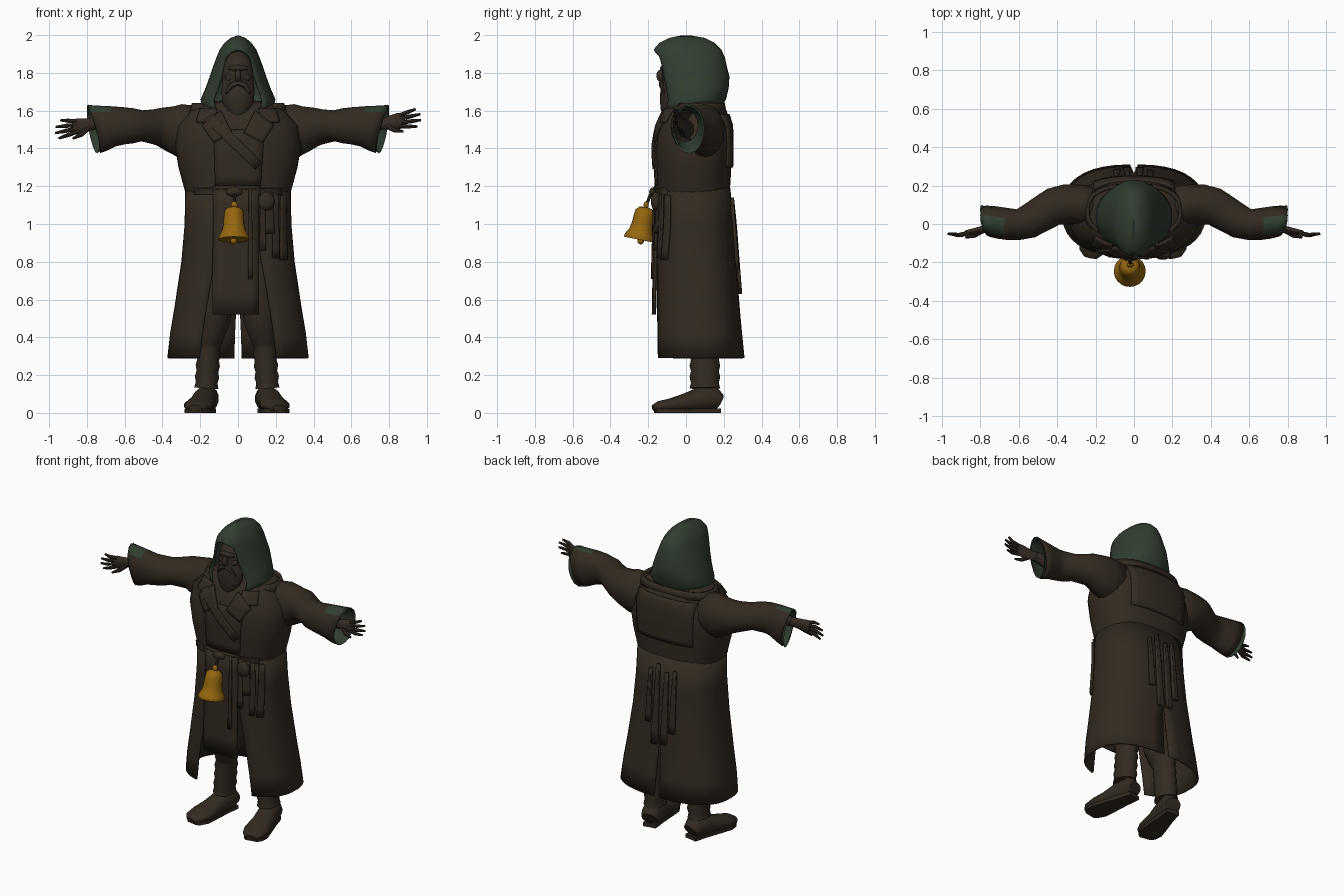
import bpy, bmesh, math
from mathutils import Vector

if "Cube" in bpy.data.objects:
    bpy.data.objects.remove(bpy.data.objects["Cube"])

def material(name, rgb):
    m = bpy.data.materials.new(name)
    m.diffuse_color = (*rgb, 1)
    m.use_nodes = True
    m.node_tree.nodes["Principled BSDF"].inputs["Base Color"].default_value = m.diffuse_color
    return m

COAT = material("coat_brown", (0.033, 0.0235, 0.015))
SKIN = material("weathered_brown", (0.035, 0.0245, 0.017))
GREEN = material("lining_green", (0.031, 0.047, 0.029))
GOLD = material("bell_gold", (0.30, 0.135, 0.005))
P = 0.8  # squareness of the body cross-section

# body levels: z, half width, front y, back y, front gap, back gap
SKIRT = [(0.29, .375, -.172, .31, .205, .02), (0.42, .36, -.172, .297, .19, .016),
         (0.55, .338, -.17, .285, .17, .01), (0.8, .30, -.165, .265, .125, 0),
         (1.0, .283, -.16, .25, .09, 0), (1.19, .28, -.158, .235, .04, 0)]
TORSO = [(1.17, .28, -.156, .232, 0, 0), (1.3, .315, -.163, .24, 0, 0),
         (1.42, .335, -.165, .243, 0, 0), (1.52, .32, -.148, .24, 0, 0),
         (1.6, .25, -.115, .215, 0, 0), (1.645, .19, -.075, .18, 0, 0),
         (1.66, .001, .04, .06, 0, 0)]
BODY = SKIRT[:-1] + TORSO[:-1]

def finish(name, bm, mats, thick=0, angle=40):
    bmesh.ops.remove_doubles(bm, verts=bm.verts, dist=0.0008)
    bmesh.ops.recalc_face_normals(bm, faces=bm.faces)
    me = bpy.data.meshes.new(name)
    bm.to_mesh(me)
    bm.free()
    ob = bpy.data.objects.new(name, me)
    bpy.context.collection.objects.link(ob)
    for m in mats:
        me.materials.append(m)
    if thick:
        s = ob.modifiers.new("thickness", 'SOLIDIFY')
        s.thickness = thick
    bpy.ops.object.select_all(action='DESELECT')
    ob.select_set(True)
    bpy.context.view_layer.objects.active = ob
    bpy.ops.object.shade_smooth_by_angle(angle=math.radians(angle))
    return ob

def grid_faces(bm, rows, wrap=False):
    for a, b in zip(rows, rows[1:]):
        n = len(a)
        for i in range(n if wrap else n - 1):
            j = (i + 1) % n
            bm.faces.new((a[i], a[j], b[j], b[i]))

def shell(name, levels, mat, n=14, thick=0.0, p=P):
    """Mirrored garment around z, open at the front and back gaps."""
    bm = bmesh.new()
    for s in (-1, 1):
        rows = []
        for z, rx, yf, yb, g0, g1 in levels:
            a0 = math.asin((g0 / rx) ** (1 / p))
            a1 = math.pi - math.asin((g1 / rx) ** (1 / p))
            row = []
            for i in range(n + 1):
                a = a0 + (a1 - a0) * i / n
                c, q = math.cos(a), abs(math.sin(a))
                y = (yf + yb) / 2 - (yb - yf) / 2 * math.copysign(abs(c) ** p, c)
                row.append(bm.verts.new((s * rx * (q ** p if q > 1e-6 else 0), y, z)))
            rows.append(row)
        grid_faces(bm, rows)
    return finish(name, bm, [mat], thick)

def surface_y(x, z, side):
    z = min(max(z, BODY[0][0]), BODY[-1][0])
    for a, b in zip(BODY, BODY[1:]):
        if a[0] <= z <= b[0]:
            t = (z - a[0]) / (b[0] - a[0])
            rx, yf, yb = (a[k] + (b[k] - a[k]) * t for k in (1, 2, 3))
            k = max(0, 1 - min(1, abs(x) / rx) ** (2 / P)) ** (P / 2)
            return (yf + yb) / 2 + side * (yb - yf) / 2 * k

def drape(name, corners, off=0.008, thick=0.012, side=-1, mat=COAT, n=6):
    """Cloth plate with four (x, z) corners laid on the body."""
    bm = bmesh.new()
    c = [Vector(q) for q in corners]
    rows = []
    for j in range(n + 1):
        row = []
        for i in range(n + 1):
            q = c[0].lerp(c[1], i / n).lerp(c[3].lerp(c[2], i / n), j / n)
            row.append(bm.verts.new((q.x, surface_y(q.x, q.y, side) + side * off, q.y)))
        rows.append(row)
    grid_faces(bm, rows)
    ob = finish(name, bm, [mat], thick)
    ob.modifiers["thickness"].offset = 0
    return ob

def tube(name, path, mat, n=12, up=(0, 0, 1), caps=True, thick=0):
    """Loft through (x, y, z, radius along up, radius across)."""
    bm = bmesh.new()
    pts = [Vector(q[:3]) for q in path]
    rows = []
    k, turn = (math.sqrt(2), math.pi / 4) if n == 4 else (1, 0)
    for i, q in enumerate(path):
        t = (pts[min(i + 1, len(pts) - 1)] - pts[max(i - 1, 0)]).normalized()
        u = Vector(up)
        u = (u - t * u.dot(t)).normalized()
        v = t.cross(u)
        rows.append([bm.verts.new(pts[i] + k * (u * q[3] * math.cos(a) + v * q[4] * math.sin(a)))
                     for a in (turn + math.tau * j / n for j in range(n))])
    grid_faces(bm, rows, True)
    if caps:
        bm.faces.new(rows[0])
        bm.faces.new(rows[-1])
    return finish(name, bm, [mat], thick)

def ball(name, loc, size, mat):
    bm = bmesh.new()
    bmesh.ops.create_uvsphere(bm, u_segments=14, v_segments=10, radius=1)
    for v in bm.verts:
        v.co = Vector((v.co.x * size[0], v.co.y * size[1], v.co.z * size[2])) + Vector(loc)
    return finish(name, bm, [mat])

FRONT = (0, -1, 0)

# long coat
shell("coat_skirt", SKIRT, COAT, 16, 0.012)
shell("coat_torso", TORSO, COAT, 16)
drape("front_panel", [(-.135, .52), (.11, .52), (.11, 1.2), (-.13, 1.2)], .004, .014)
drape("belt_front", [(-.23, 1.155), (.23, 1.155), (.23, 1.19), (-.23, 1.19)], .006, .012, n=12)
drape("coat_overlap", [(-.12, 1.2), (.12, 1.2), (.14, 1.5), (-.13, 1.5)], .003, .01)
drape("chest_strap", [(.09, 1.29), (.13, 1.32), (-.13, 1.58), (-.18, 1.55)], .012, .012)
drape("back_yoke", [(-.2, 1.3), (.2, 1.3), (.21, 1.58), (-.21, 1.58)], .003, .014, 1, n=10)
for s, tag in ((-1, "right"), (1, "left")):
    drape(tag + "_lapel", [(s * .03, 1.48), (s * .13, 1.43), (s * .19, 1.52), (s * .09, 1.6)], .01, .014)
    drape(tag + "_collar", [(s * .12, 1.53), (s * .22, 1.54), (s * .2, 1.61), (s * .11, 1.61)], .008, .014)

# raised collar around the shoulders and neck
shell("collar", [(1.59, .262, -.09, .215, .17, 0), (1.64, .245, -.07, .205, .19, 0)], COAT, 14, .015)

# hanging straps, front and back
for i, (x, z0, z1, w) in enumerate([(.065, .71, 1.18, .012), (.13, .86, 1.18, .016), (.165, .95, 1.17, .025),
                                    (.2, .82, 1.16, .016), (.24, .81, 1.15, .016)]):
    drape(f"front_strap_{i}", [(x - w, z0), (x + w, z0), (x + w * .7, z1), (x - w * .7, z1)], .012, .016)
for i, (x, z0, z1, w) in enumerate([(-.09, .72, 1.12, .02), (-.035, .64, 1.1, .022), (.03, .63, 1.14, .022),
                                    (.085, .76, 1.1, .018)]):
    drape(f"back_strap_{i}", [(x - w, z0), (x + w, z0), (x + w * .5, z1), (x - w * .5, z1)], .01, .018, 1)
ball("belt_knot", (-.02, -.17, 1.17), (.045, .025, .025), COAT)
ball("belt_pouch", (.15, -.158, 1.12), (.045, .028, .05), COAT)

# sleeves, lining, hands
SLEEVE = [(.18, .09, 1.49, .13, .11), (.31, .10, 1.495, .14, .105), (.36, .10, 1.505, .12, .105),
          (.42, .09, 1.515, .10, .098), (.45, .07, 1.515, .092, .095), (.51, .035, 1.52, .082, .09),
          (.55, .012, 1.52, .092, .088), (.60, -.003, 1.52, .098, .08), (.66, 0, 1.517, .107, .083),
          (.72, .008, 1.508, .12, .085), (.765, .015, 1.503, .128, .082)]

def slant_cuff(ob, s):
    """Cut the cuff back at the bottom and the front."""
    for v in ob.data.vertices:
        w = min(max((abs(v.co.x) - .64) / .125, 0), 1)
        v.co.x += s * w * ((v.co.z - 1.53) * .17 + (v.co.y - .01) * .28)

for s, tag, slope in ((-1, "right", -.16), (1, "left", .17)):
    ob = tube(tag + "_sleeve", [(s * q[0], *q[1:]) for q in SLEEVE], COAT, 16, caps=False, thick=.006)
    ob.data.materials.append(GREEN)
    for f in ob.data.polygons:  # turned-back lining on top of the cuff
        if abs(f.center.x) > .70 and f.center.z > 1.60 and f.center.y < .03:
            f.material_index = 1
    slant_cuff(ob, s)
    slant_cuff(tube(tag + "_cuff_lining", [
        (s * .60, -.003, 1.52, .084, .066), (s * .66, 0, 1.517, .096, .071), (s * .72, .008, 1.508, .11, .074),
        (s * .766, .015, 1.503, .119, .073), (s * .771, .015, 1.503, .13, .084)], GREEN, 16, caps=False), s)

    def hand(x, y, dz, ra, rb):
        return (s * x, y, 1.53 + slope * (x - .76) + dz, ra, rb)
    tube(tag + "_forearm", [hand(.60, 0, 0, .05, .045), hand(.76, -.02, 0, .032, .026)], SKIN, 10)
    tube(tag + "_palm", [hand(.74, -.018, 0, .03, .024), hand(.79, -.03, 0, .033, .02),
                         hand(.85, -.042, 0, .043, .016), hand(.875, -.045, 0, .038, .012)], SKIN, 10)
    for i, (d, tip) in enumerate([(.034, .94), (.012, .965), (-.011, .968), (-.033, .95)]):
        tube(f"{tag}_finger_{i}", [hand(.855, -.045, d * .85, .011, .011),
                                   hand((.86 + tip) / 2, -.058, d * 1.15, .011, .011),
                                   hand(tip, -.05, d * 1.4, .006, .006)], SKIN, 8)
    tube(tag + "_thumb", [hand(.78, -.03, -.01, .014, .014), hand(.83, -.06, -.045, .013, .012),
                          hand(.875, -.07, -.06, .006, .006)], SKIN, 8)

# hood
HOOD = [(1.605, .17, -.15, .17, .125, 0), (1.63, .192, -.14, .195, .13, 0), (1.66, .198, -.135, .212, .132, 0),
        (1.72, .172, -.145, .226, .11, 0), (1.78, .15, -.155, .23, .092, 0), (1.84, .13, -.165, .215, .08, 0),
        (1.885, .113, -.172, .205, .065, 0), (1.912, .102, -.172, .192, .03, 0), (1.925, .096, -.17, .186, 0, 0),
        (1.96, .07, -.14, .15, 0, 0), (1.985, .04, -.09, .1, 0, 0), (1.999, .001, -.02, .02, 0, 0)]
shell("hood", HOOD, GREEN, 14, .012, 0.95)

# head and beard
ball("head", (0, -.03, 1.79), (.088, .10, .125), SKIN)
ball("brow", (0, -.117, 1.825), (.055, .02, .016), SKIN)
ball("nose", (0, -.135, 1.785), (.017, .022, .032), SKIN)
for s, tag in ((-1, "right"), (1, "left")):
    ball(tag + "_cheek", (s * .04, -.1, 1.775), (.028, .02, .024), SKIN)
    tube(tag + "_moustache", [(0, -.13, 1.75, .014, .012), (s * .035, -.13, 1.735, .016, .014),
                              (s * .065, -.115, 1.69, .006, .006)], SKIN, 8)
tube("beard", [(0, -.07, 1.77, .05, .08), (0, -.078, 1.71, .058, .088), (0, -.084, 1.65, .054, .084),
               (0, -.094, 1.6, .042, .06), (0, -.1, 1.565, .02, .028)], SKIN, 12, FRONT)

# legs with cloth wraps, boots
for s, tag, cx in ((-1, "right", -.152), (1, "left", .14)):
    legs = [(cx * .8, .07, .8, .1, .1), (cx * .82, .07, .56, .105, .095), (cx * .85, .08, .48, .1, .09),
            (cx * .96, .09, .40, .085, .07)]
    legs += [(cx + s * .002 * k, .1, .37 - .03 * k, .074 if k % 2 else .081, .059 if k % 2 else .066)
             for k in range(9)]
    tube(tag + "_leg", legs, COAT, 14, FRONT)
    d = Vector((s * .2, -1, 0)).normalized()
    heel = Vector((cx + s * .004, .18, 0))
    boot = [(0, .06, .04, .05), (.03, .075, .07, .062), (.11, .07, .066, .064), (.19, .052, .05, .068),
            (.27, .04, .036, .08), (.33, .034, .028, .066), (.36, .025, .018, .035)]
    tube(tag + "_boot", [(*(heel + d * q).to_tuple()[:2], z, ra, rb) for q, z, ra, rb in boot], COAT, 14)
    sole = [(.004, .012, .012, .042), (.1, .012, .012, .05), (.2, .01, .01, .064), (.28, .01, .01, .074),
            (.33, .01, .01, .058), (.35, .01, .01, .038)]
    tube(tag + "_sole", [(*(heel + d * q).to_tuple()[:2], z, ra, rb) for q, z, ra, rb in sole], COAT, 4)

# bell tilted forward, with hanging cord and clapper
BELL = [(1.09, .006), (1.085, .034), (1.068, .05), (1.035, .054), (1.0, .056), (.965, .063), (.945, .075),
        (.928, .083), (.917, .081), (.927, .068), (.965, .048), (1.05, .04)]
tube("bell", [(-.022, -.213 - (1.09 - z) * .2, z, r, r) for z, r in BELL], GOLD, 20, (0, -1, -.2))
ball("clapper", (-.022, -.24, .912), (.018, .018, .02), GOLD)
ball("bell_crown", (-.02, -.211, 1.1), (.018, .014, .02), GOLD)
tube("bell_cord", [(-.02, -.21, 1.1, .008, .008), (-.018, -.19, 1.15, .009, .009), (-.015, -.16, 1.19, .01, .01)],
     COAT, 8, FRONT)
